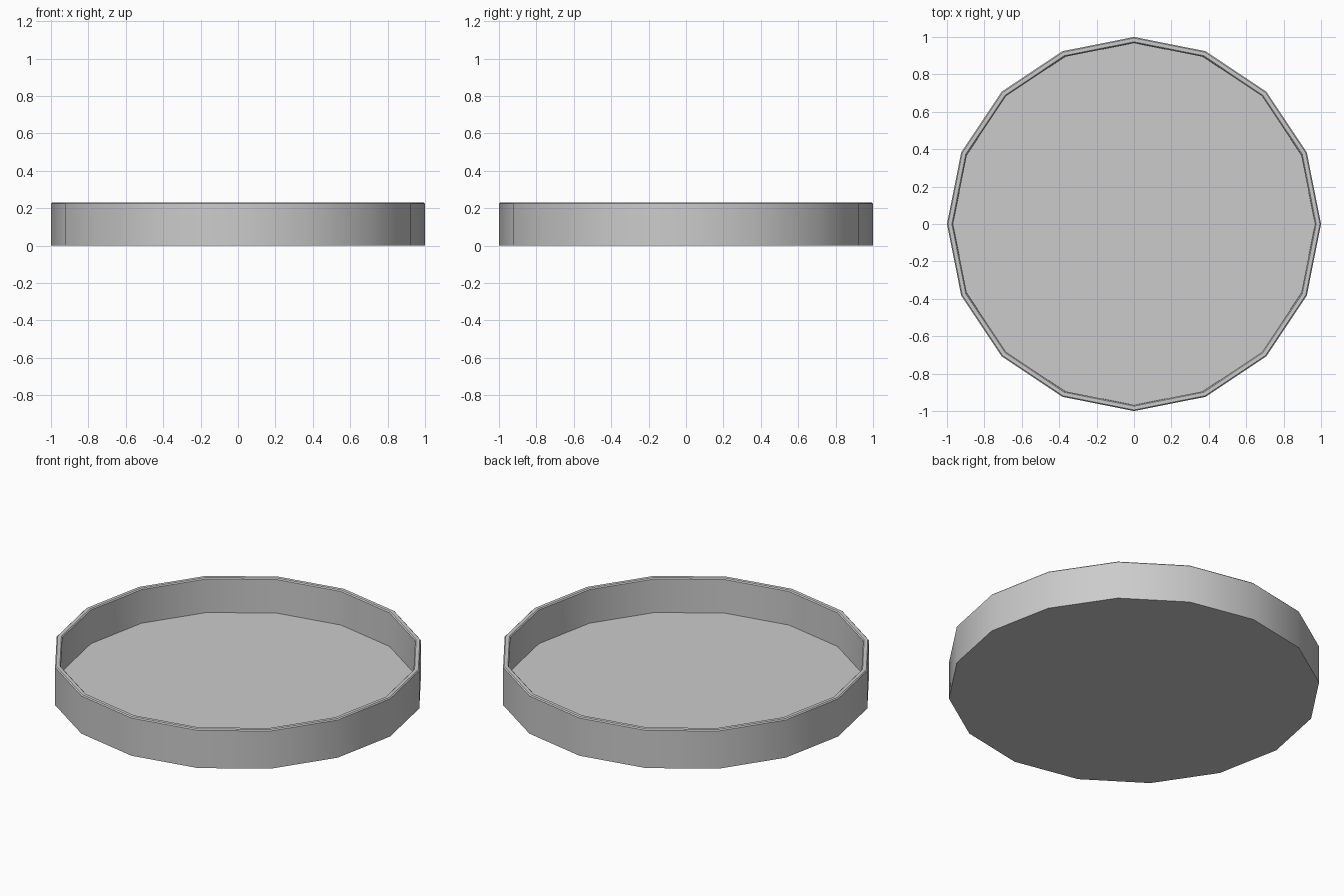
import bpy, bmesh
from math import cos, sin, tau, radians

if "Cube" in bpy.data.objects:
    bpy.data.objects.remove(bpy.data.objects["Cube"])

SIDES = 16
# Profile (radius, height): outer base, outer wall, softened rim, inner wall, floor
PROFILE = [(1.0, 0.0), (1.0, 0.224), (0.994, 0.23),
           (0.974, 0.23), (0.968, 0.224), (0.967, 0.025)]

bm = bmesh.new()
rings = [[bm.verts.new((r * cos(tau * i / SIDES), r * sin(tau * i / SIDES), z))
          for i in range(SIDES)] for r, z in PROFILE]

# Walls and rim
for a, b in zip(rings, rings[1:]):
    for i in range(SIDES):
        j = (i + 1) % SIDES
        bm.faces.new((a[i], a[j], b[j], b[i]))

# Underside and tray floor
bm.faces.new(rings[0][::-1])
bm.faces.new(rings[-1])
bmesh.ops.recalc_face_normals(bm, faces=bm.faces)

mesh = bpy.data.meshes.new("round_tray")
bm.to_mesh(mesh)
bm.free()
tray = bpy.data.objects.new("round_tray", mesh)
bpy.context.collection.objects.link(tray)

# Smooth wall facets, crisp rim and floor edges
bpy.context.view_layer.objects.active = tray
tray.select_set(True)
bpy.ops.object.shade_smooth_by_angle(angle=radians(30))
